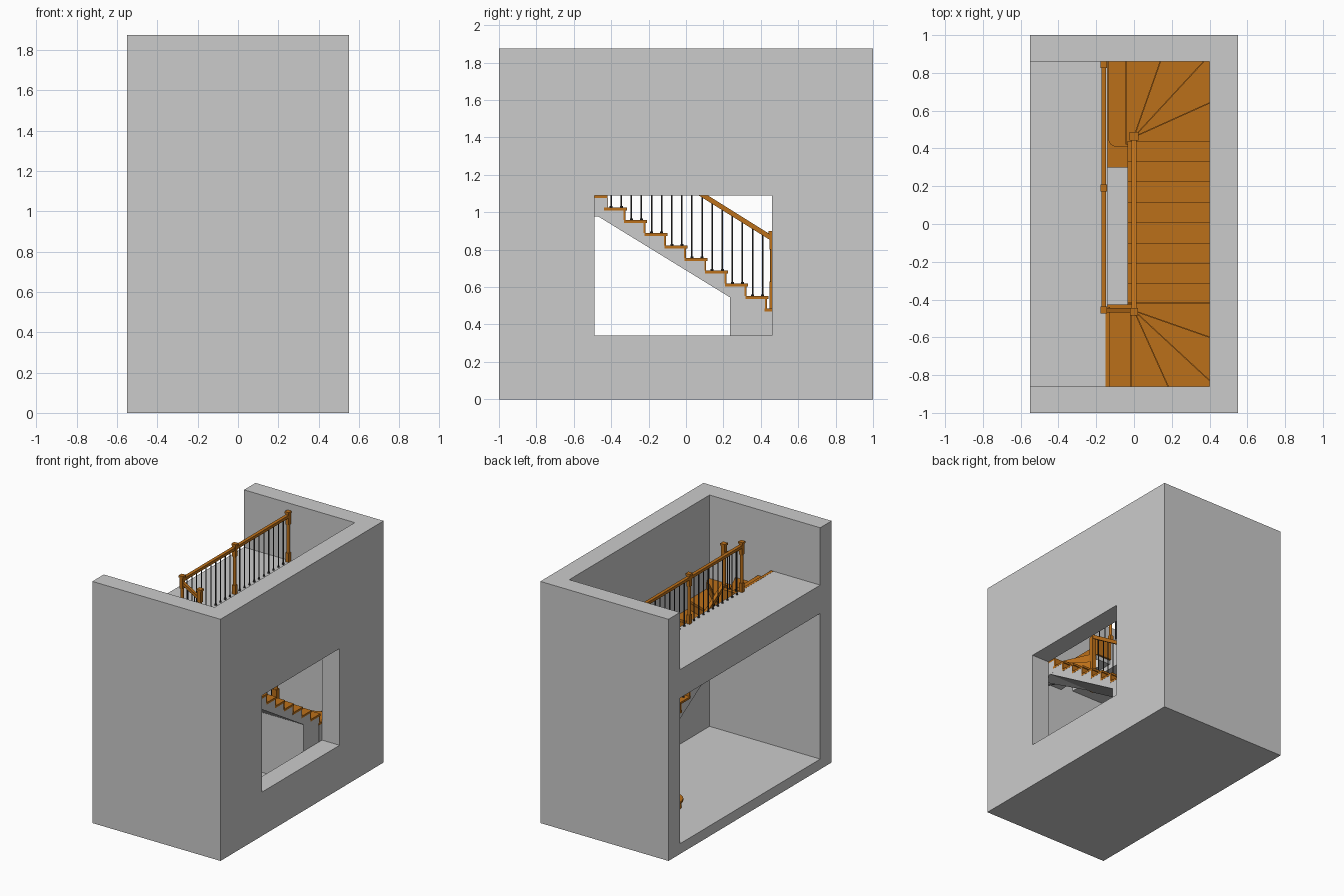
import bpy, bmesh, math
from mathutils import Vector, Matrix

if "Cube" in bpy.data.objects:
    bpy.data.objects.remove(bpy.data.objects["Cube"])

def material(name, rgb):
    m = bpy.data.materials.new(name)
    m.diffuse_color = (*rgb, 1)
    m.use_nodes = True
    m.node_tree.nodes["Principled BSDF"].inputs["Base Color"].default_value = m.diffuse_color
    return m

WOOD = material("wood", (0.5, 0.16, 0.01))
IRON = material("iron", (0.04, 0.04, 0.04))

def finish(name, bm, mat=None):
    bmesh.ops.recalc_face_normals(bm, faces=bm.faces)
    me = bpy.data.meshes.new(name)
    bm.to_mesh(me)
    bm.free()
    if mat:
        me.materials.append(mat)
    ob = bpy.data.objects.new(name, me)
    bpy.context.collection.objects.link(ob)
    return ob

def add_prism(bm, pts, offset):
    f = bm.faces.new([bm.verts.new(p) for p in pts])
    r = bmesh.ops.extrude_face_region(bm, geom=[f])
    vs = [v for v in r["geom"] if isinstance(v, bmesh.types.BMVert)]
    bmesh.ops.translate(bm, verts=vs, vec=offset)

def prism(name, plan, z0, z1, mat=None):
    bm = bmesh.new()
    add_prism(bm, [(x, y, z0) for x, y in plan], (0, 0, z1 - z0))
    return finish(name, bm, mat)

def box(name, x0, x1, y0, y1, z0, z1, mat=None):
    return prism(name, [(x0, y0), (x1, y0), (x1, y1), (x0, y1)], z0, z1, mat)

def beam(name, p, q, w, h, mat):
    p, q = Vector(p), Vector(q)
    d = (q - p).normalized()
    side = d.cross(Vector((0, 0, 1))).normalized() * w / 2
    up = side.cross(d).normalized() * h / 2
    bm = bmesh.new()
    add_prism(bm, [p + side + up, p - side + up, p - side - up, p + side - up], q - p)
    return finish(name, bm, mat)

def cyl(bm, x, y, z0, z1, r, n=8):
    bmesh.ops.create_cone(bm, cap_ends=True, segments=n, radius1=r, radius2=r, depth=z1 - z0,
                          matrix=Matrix.Translation((x, y, (z0 + z1) / 2)))

def balusters(name, spots):
    bm, feet = bmesh.new(), bmesh.new()
    for x, y, z0, z1 in spots:
        cyl(bm, x, y, z0, z1, 0.004)
        cyl(feet, x, y, z0, z0 + 0.008, 0.008)
    finish(name, bm, IRON)
    finish(name + "_feet", feet, IRON)

def newel(name, x, y, z0, z1, w=0.036, base=0.14):
    # square base and head, turned shaft between, wider cap
    bm = bmesh.new()
    def block(a, b, s):
        h = s / 2
        add_prism(bm, [(x - h, y - h, a), (x + h, y - h, a), (x + h, y + h, a), (x - h, y + h, a)], (0, 0, b - a))
    block(z0, z0 + base, w)
    cyl(bm, x, y, z0 + base, z1 - 0.1, w * 0.42, 16)
    block(z1 - 0.1, z1 - 0.015, w)
    block(z1 - 0.015, z1, w + 0.008)
    finish(name, bm, WOOD)

FLOOR, UPPER, TH = 0.08, 1.43, 0.016
RISE, GO = (UPPER - FLOOR) / 20, 0.108

def top(k):
    return FLOOR + RISE * k

# building shell, with the window cut out of the right wall
walls = prism("walls", [(-.55, -1), (.55, -1), (.55, 1), (-.55, 1), (-.55, .86), (.4, .86), (.4, -.86), (-.55, -.86)], 0, 1.875)
cutter = box("window_cutter", .3, .7, -.49, .46, .34, 1.09)
cutter.hide_render = True
cutter.hide_viewport = True
cut = walls.modifiers.new("window", "BOOLEAN")
cut.operation, cut.solver, cut.object = "DIFFERENCE", "EXACT", cutter
box("ground_floor", -.55, .4, -.86, .86, 0, FLOOR)
box("upper_floor", -.55, -.14, -.86, .86, 1.21, UPPER)
box("landing_nosing", -.15, -.128, -.86, -.44, UPPER - TH, UPPER + .001, WOOD)

# straight flight: stepped concrete body with sloped soffit, treads and risers
prof = [(.235, .545), (.235, FLOOR), (.428, FLOOR)]
for k in range(7, 15):
    yf = .44 - GO * (k - 7)
    prof += [(yf - .012, top(k - 1) - TH if k > 7 else top(7) - TH), (yf - .012, top(k) - TH)][(k == 7):]
    box(f"tread_{k}", -.035, .4, yf - GO - .015, yf, top(k) - TH, top(k), WOOD)
    box(f"riser_{k}", -.03, .4, yf - .018, yf - .008, top(k - 1), top(k) - TH, WOOD)
prof += [(-.48, top(14) - TH), (-.48, .984)]
bm = bmesh.new()
add_prism(bm, [(-.025, y, z) for y, z in prof], (.424, 0, 0))
finish("flight_body", bm)

# winders: the first two plan points are the front edge of each step
winders = {
    3: [(-.04, .42), (-.04, .86), (.14, .86), (0, .46), (0, .42)],
    4: [(0, .46), (.14, .86), (.37, .86)],
    5: [(0, .46), (.37, .86), (.4, .86), (.4, .64)],
    6: [(0, .46), (.4, .64), (.4, .42), (0, .42)],
    15: [(-.035, -.42), (.4, -.42), (.4, -.6), (0, -.46), (-.035, -.46)],
    16: [(0, -.46), (.4, -.6), (.4, -.83)],
    17: [(0, -.46), (.4, -.83), (.4, -.86), (.18, -.86)],
    18: [(0, -.46), (.18, -.86), (-.03, -.86), (-.03, -.44)],
    19: [(-.015, -.44), (-.015, -.86), (-.14, -.86), (-.14, -.44)],
}
for k, plan in winders.items():
    z = top(k)
    prism(f"tread_{k}", plan, z - TH, z, WOOD)
    prism(f"winder_body_{k}", plan, FLOOR if k < 7 else z - .115, z - TH)
    (x0, y0), (x1, y1) = plan[:2]
    zm = (top(k - 1) + z - TH) / 2
    beam(f"riser_{k}", (x0, y0, zm), (x1, y1, zm), .008, RISE - TH, WOOD)

# two starting steps with rounded front corners
def rounded(x0, y0, r):
    arc = [(x0 + r + r * math.cos(a), y0 + r + r * math.sin(a))
           for a in [math.pi + i * math.pi / 16 for i in range(9)]]
    return [(x0, .86)] + arc + [(-.035, y0), (-.035, .86)]

for k, x0, y0, r in ((1, -.235, .3, .1), (2, -.135, .41, .04)):
    prism(f"tread_{k}", rounded(x0, y0, r), top(k) - TH, top(k), WOOD)
    prism(f"starting_riser_{k}", rounded(x0 + .012, y0 + .012, r - .01), top(k - 1), top(k) - TH, WOOD)

# string board beside the last steps
box("string_board", -.14, -.01, -.46, -.425, 1.28, 1.42, WOOD)

# newels
newel("lower_newel", 0, .465, .3, .9, .038, .33)
newel("turn_newel", 0, -.465, .98, 1.76, .032, .45)
for n, y in (("front", -.455), ("middle", .19), ("back", .843)):
    newel(f"upper_newel_{n}", -.16, y, 1.4, 1.82, .028, .1)

# handrails
SL = RISE / GO
beam("flight_handrail", (0, .46, .86), (0, -.46, .86 + .92 * SL), .026, .026, WOOD)
beam("upper_handrail", (-.16, -.455, 1.785), (-.16, .86, 1.785), .026, .022, WOOD)
beam("short_handrail", (-.16, -.457, 1.765), (0, -.457, 1.675), .022, .022, WOOD)

# balusters
spots = []
for k in range(7, 15):
    for j in (0, 1):
        y = .44 - GO * (k - 7) - .03 - .054 * j
        spots.append((0, y, top(k), .86 + (.46 - y) * SL))
balusters("flight_balusters", spots)
spots = []
for a, b in ((-.455, .19), (.19, .843)):
    spots += [(-.16, a + (b - a) * i / 11, UPPER, 1.785) for i in range(1, 11)]
balusters("upper_balusters", spots)
balusters("short_balusters", [(x, -.457, 1.42, 1.675 - x * .5625) for x in (-.11, -.055)])
